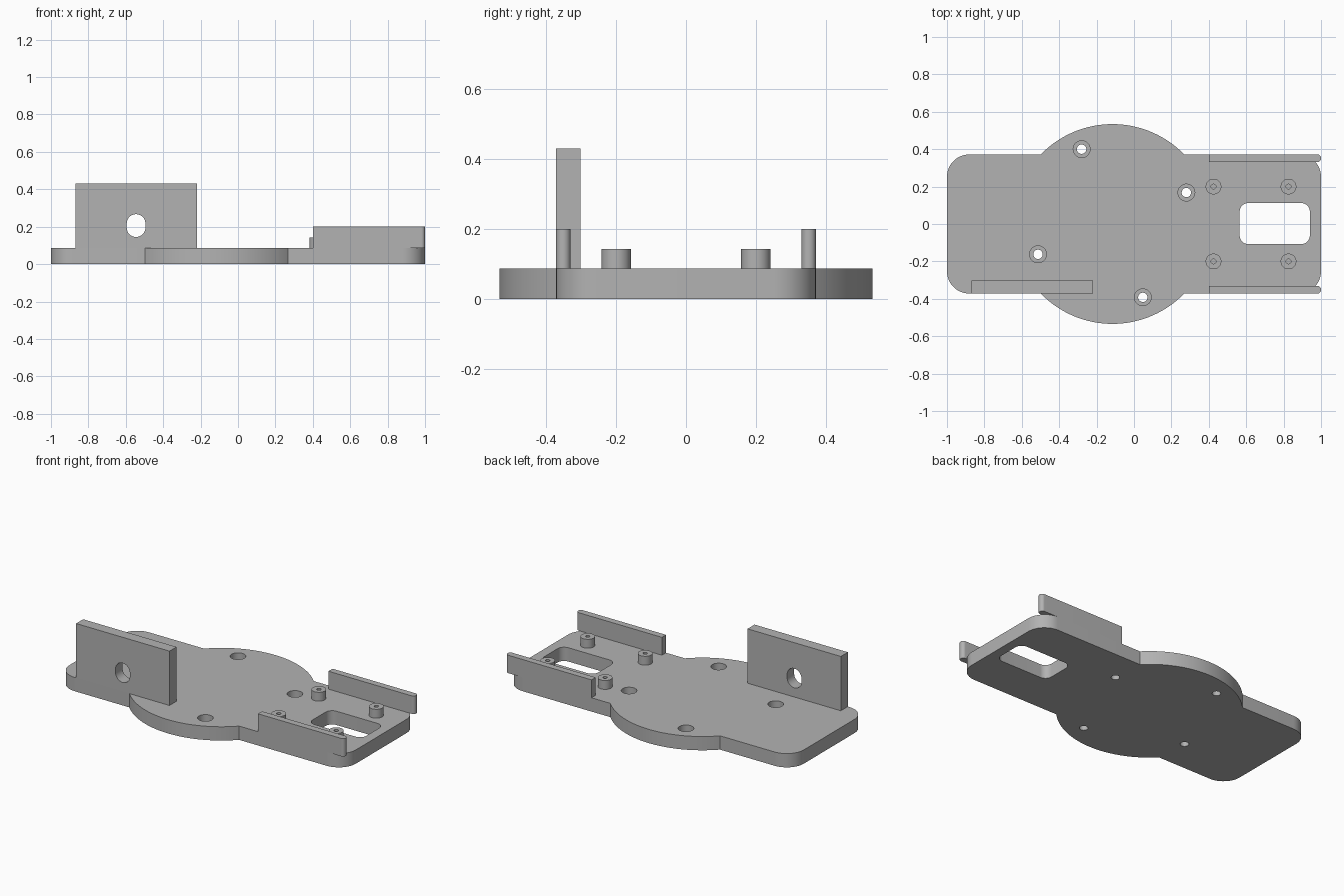
import bpy, bmesh
from math import sin, cos, pi, atan2, sqrt
from mathutils import Matrix

cube = bpy.data.objects.get("Cube")
if cube:
    bpy.data.objects.remove(cube, do_unlink=True)

grey = bpy.data.materials.new("plain grey")
grey.use_nodes = True
GREY = (0.45, 0.45, 0.45, 1)
grey.diffuse_color = GREY
grey.node_tree.nodes["Principled BSDF"].inputs["Base Color"].default_value = GREY

PLATE_TOP = 0.087
HALF_W = 0.372


def arc(cx, cy, r, a0, a1, n=12):
    return [(cx + r * cos(a0 + (a1 - a0) * i / n), cy + r * sin(a0 + (a1 - a0) * i / n))
            for i in range(n + 1)]


def circle(cx, cy, r, n=40):
    return arc(cx, cy, r, 0, 2 * pi, n)[:-1]


def rounded(x0, x1, y0, y1, r):
    return (arc(x1 - r, y1 - r, r, 0, pi / 2) + arc(x0 + r, y1 - r, r, pi / 2, pi)
            + arc(x0 + r, y0 + r, r, pi, 1.5 * pi) + arc(x1 - r, y0 + r, r, 1.5 * pi, 2 * pi))


def prism(name, outline, z0, z1, upright=False):
    """Extrude an outline from z0 to z1; upright outlines run along y instead."""
    bm = bmesh.new()
    face = bm.faces.new([bm.verts.new((x, y, z0)) for x, y in outline])
    top = bmesh.ops.extrude_face_region(bm, geom=[face])["geom"]
    bmesh.ops.translate(bm, vec=(0, 0, z1 - z0),
                        verts=[v for v in top if isinstance(v, bmesh.types.BMVert)])
    if upright:
        bmesh.ops.transform(bm, verts=bm.verts, matrix=Matrix(
            ((1, 0, 0, 0), (0, 0, 1, 0), (0, 1, 0, 0), (0, 0, 0, 1))))
    bmesh.ops.recalc_face_normals(bm, faces=bm.faces)
    mesh = bpy.data.meshes.new(name)
    bm.to_mesh(mesh)
    bm.free()
    mesh.materials.append(grey)
    ob = bpy.data.objects.new(name, mesh)
    bpy.context.collection.objects.link(ob)
    return ob


def select(ob):
    bpy.ops.object.select_all(action="DESELECT")
    ob.select_set(True)
    bpy.context.view_layer.objects.active = ob


def cut(ob, *cutters):
    for cutter in cutters:
        cutter.hide_render = True
        mod = ob.modifiers.new("cut", "BOOLEAN")
        mod.operation, mod.solver, mod.object = "DIFFERENCE", "EXACT", cutter
        select(ob)
        bpy.ops.object.modifier_apply(modifier=mod.name)
        bpy.data.objects.remove(cutter, do_unlink=True)


def smooth(ob):
    select(ob)
    bpy.ops.object.shade_smooth_by_angle(angle=pi / 6)


# Base plate: rounded strip with a round bulge on both long sides
DISC_X, DISC_R, CORNER = -0.115, 0.534, 0.12
a = atan2(HALF_W, sqrt(DISC_R ** 2 - HALF_W ** 2))
half = (arc(1 - CORNER, HALF_W - CORNER, CORNER, 0, pi / 2)
        + arc(DISC_X, 0, DISC_R, a, pi - a, 48)
        + arc(CORNER - 1, HALF_W - CORNER, CORNER, pi / 2, pi))
base = prism("base_plate", half + [(x, -y) for x, y in reversed(half)], 0, PLATE_TOP)

# Window and counterbored screw holes
cut(base, prism("window_cutter", rounded(0.565, 0.94, -0.107, 0.112, 0.045), -0.1, 0.2))
for x, y in ((-0.28, 0.4), (0.28, 0.168), (-0.513, -0.162), (0.047, -0.392)):
    cut(base, prism("bore_cutter", circle(x, y, 0.045), 0.03, 0.2),
        prism("screw_cutter", circle(x, y, 0.025), -0.1, 0.2))
smooth(base)

# Upright mounting wall with an oblong hole
wall = prism("mounting_wall", [(-0.87, PLATE_TOP), (-0.218, PLATE_TOP),
                               (-0.218, 0.43), (-0.87, 0.43)], -HALF_W, -0.302, True)
cut(wall, prism("oblong_cutter", rounded(-0.595, -0.495, 0.145, 0.267, 0.0499),
                -0.5, -0.2, True))
smooth(wall)

for side, s in (("left", 1), ("right", -1)):
    # Side rails: square inner end, rounded outer end
    r = 0.02
    y0, y1 = 0.331, HALF_W
    profile = [(0.4, y1), (0.4, y0)] + arc(1 - r, y0 + r, r, -pi / 2, 0) \
        + arc(1 - r, y1 - r, r, 0, pi / 2)
    # The rear long side is +y, the front long side is -y
    name = "rear_rail" if s > 0 else "front_rail"
    smooth(prism(name, [(x, s * y) for x, y in profile], PLATE_TOP, 0.2))

    # Standoff posts with blind pilot holes
    for end, x in (("inner", 0.425), ("outer", 0.826)):
        row = "rear" if s > 0 else "front"
        post = prism(f"{row}_{end}_standoff", circle(x, s * 0.2, 0.042), PLATE_TOP, 0.143)
        cut(post, prism("pilot_cutter", circle(x, s * 0.2, 0.013, 20), 0.095, 0.2))
        smooth(post)
